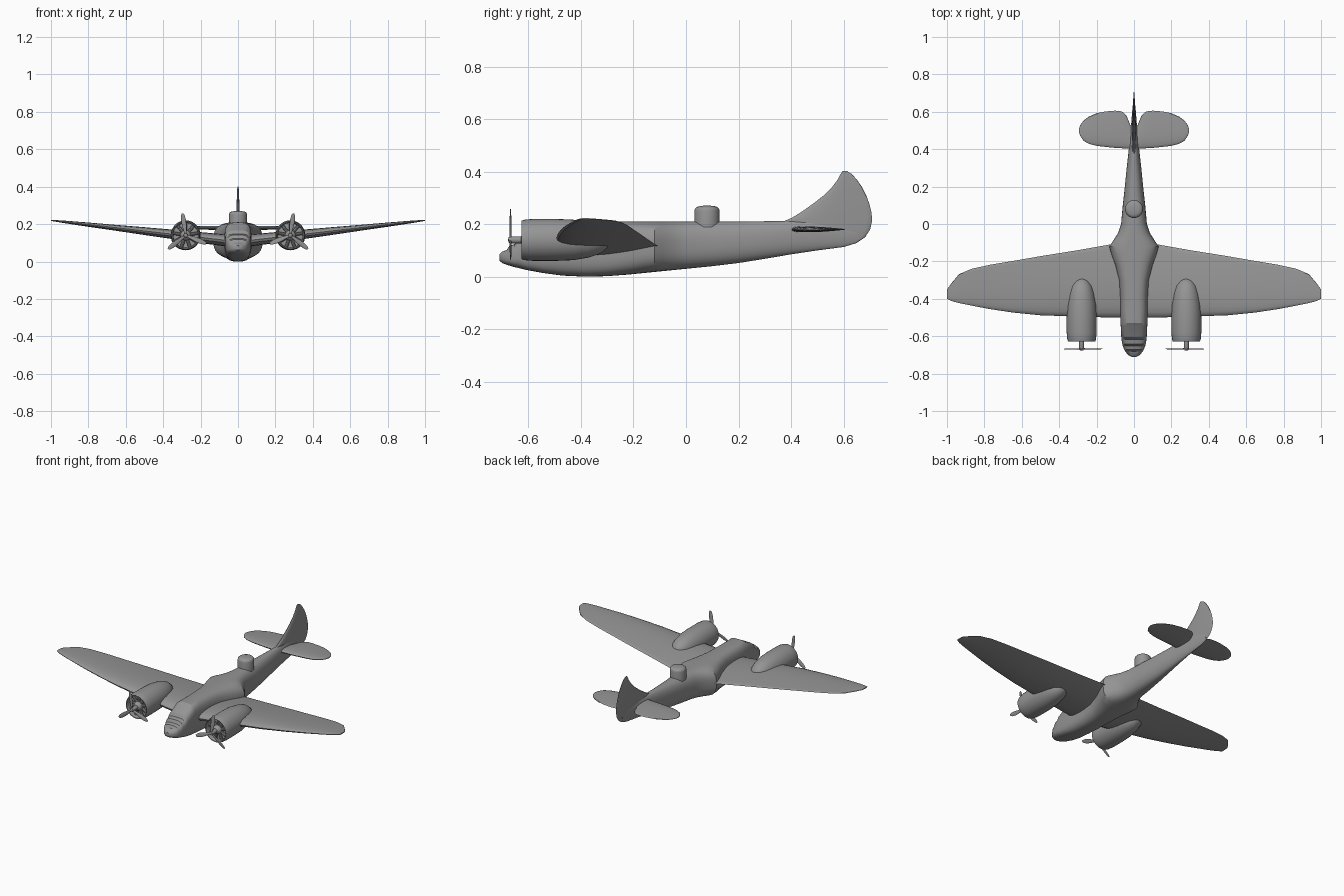
import bpy, bmesh, math
from mathutils import Matrix, Vector

PAINT = bpy.data.materials.new("dark_grey")
PAINT.diffuse_color = (.3, .3, .3, 1)


def finish(name, bm, mirror=False, angle=35):
    bmesh.ops.recalc_face_normals(bm, faces=bm.faces[:])
    me = bpy.data.meshes.new(name)
    bm.to_mesh(me)
    bm.free()
    me.materials.append(PAINT)
    ob = bpy.data.objects.new(name, me)
    bpy.context.collection.objects.link(ob)
    bpy.ops.object.select_all(action='DESELECT')
    ob.select_set(True)
    bpy.context.view_layer.objects.active = ob
    bpy.ops.object.shade_smooth_by_angle(angle=math.radians(angle))
    if mirror:
        ob.modifiers.new("mirror", 'MIRROR').use_mirror_merge = False
    return ob


def loft(bm, rings, cap=True):
    loops = [[bm.verts.new(p) for p in r] for r in rings]
    n = len(loops[0])
    for a, b in zip(loops, loops[1:]):
        for i in range(n):
            j = (i + 1) % n
            bm.faces.new((a[i], a[j], b[j], b[i]))
    if cap:
        bm.faces.new(loops[0])
        bm.faces.new(loops[-1])


def spow(v, e):
    return math.copysign(abs(v) ** e, v)


def body_ring(y, hw, bot, top, e, n=40):
    mid, hh = (bot + top) / 2, (top - bot) / 2
    return [(hw * spow(math.cos(2 * math.pi * i / n), 2 / e), y,
             mid + hh * spow(math.sin(2 * math.pi * i / n), 2 / e)) for i in range(n)]


def foil(front, back, thick, n=12):
    """Closed airfoil outline as (along, across) pairs."""
    pts = []
    for i in range(2 * n):
        a = math.pi * i / n
        u = (1 - math.cos(a)) / 2
        t = 5 * thick * (.2969 * u ** .5 - .126 * u - .3516 * u**2 + .2843 * u**3 - .1015 * u**4)
        pts.append((front + u * (back - front), t + .001 if a < math.pi else -t - .001))
    return pts


def lathe(bm, prof, cx, cz, n=32):
    loft(bm, [[(cx + r * math.cos(2 * math.pi * i / n), y, cz + r * math.sin(2 * math.pi * i / n))
               for i in range(n)] for y, r in prof])


# fuselage with stepped glazed nose and wing-root fairing: y, half width, bottom, top, squareness
bm = bmesh.new()
loft(bm, [body_ring(*s) for s in (
    (-.71, .012, .061, .085, 2.2), (-.70, .032, .052, .095, 2.4), (-.682, .046, .045, .102, 2.8),
    (-.672, .052, .042, .118, 3), (-.652, .060, .036, .124, 3), (-.642, .062, .034, .142, 3.2),
    (-.617, .067, .028, .148, 3.4), (-.605, .068, .025, .166, 3.6), (-.545, .071, .014, .198, 3.8),
    (-.53, .072, .012, .208, 3.6), (-.47, .073, .004, .210, 3.2), (-.38, .075, .000, .210, 3.2),
    (-.30, .080, .002, .210, 3.2), (-.22, .100, .008, .210, 3), (-.16, .122, .014, .210, 2.9),
    (-.12, .132, .018, .210, 2.8), (-.09, .112, .021, .210, 2.7), (-.05, .086, .025, .210, 2.6),
    (0, .069, .030, .210, 2.5), (.1, .060, .040, .210, 2.4), (.2, .049, .052, .210, 2.3),
    (.3, .039, .068, .211, 2.2), (.4, .028, .085, .213, 2.2), (.5, .018, .100, .212, 2.1),
    (.6, .010, .113, .205, 2), (.65, .005, .128, .19, 2))])
finish("fuselage", bm, angle=28)

# main wings: x, leading edge, trailing edge, thickness
bm = bmesh.new()
loft(bm, [[(x, y, .105 + .115 * x + z) for y, z in foil(f, b, t)] for x, f, b, t in (
    (0, -.50, -.09, .066), (.13, -.50, -.11, .060), (.3, -.495, -.14, .052), (.5, -.488, -.172, .040),
    (.65, -.473, -.198, .030), (.77, -.455, -.218, .023), (.87, -.436, -.24, .016),
    (.935, -.423, -.268, .011), (.975, -.412, -.315, .007), (1, -.40, -.35, .004))])
finish("wing", bm, True)

# tailplane
bm = bmesh.new()
loft(bm, [[(x, y, .18 + z) for y, z in foil(f, b, t)] for x, f, b, t in (
    (0, .40, .50, .020), (.02, .402, .53, .020), (.04, .404, .58, .020), (.065, .405, .602, .020),
    (.1, .407, .606, .020), (.15, .412, .602, .019), (.2, .418, .592, .017), (.24, .428, .575, .014),
    (.27, .445, .553, .011), (.287, .47, .53, .007), (.294, .49, .51, .003))])
finish("tailplane", bm, True)

# fin and rudder: height, front, back, thickness
bm = bmesh.new()
loft(bm, [[(x, y, z) for y, x in foil(f, b, t)] for z, f, b, t in (
    (.118, .56, .615, .008), (.13, .50, .652, .014), (.15, .46, .682, .018), (.18, .42, .701, .022),
    (.21, .37, .708, .022), (.225, .405, .708, .021), (.25, .445, .705, .019), (.28, .487, .697, .016),
    (.31, .525, .686, .013), (.34, .555, .671, .011), (.37, .578, .650, .008),
    (.39, .588, .632, .006), (.402, .596, .613, .003))])
finish("fin", bm)

# gun turret
bm = bmesh.new()
loft(bm, [[(r * math.cos(math.pi * i / 16), .08 + r * math.sin(math.pi * i / 16), z) for i in range(32)]
          for z, r in ((.19, .048), (.25, .048), (.259, .046), (.265, .040), (.268, .030), (.27, .015))])
finish("turret", bm)

# engine nacelles with open cowl mouth
CX, CZ, PY = .28, .14, -.668
bm = bmesh.new()
lathe(bm, ((-.585, .012), (-.585, .066), (-.615, .066), (-.625, .069), (-.627, .073), (-.614, .077),
           (-.58, .080), (-.50, .080), (-.43, .077), (-.37, .067), (-.33, .054), (-.305, .036),
           (-.293, .018), (-.29, .004)), CX, CZ)
finish("nacelle", bm, True, 40)

# radial engine cylinders inside the cowl
bm = bmesh.new()
for k in range(9):
    rot = Matrix.Rotation(2 * math.pi * k / 9, 4, 'Y')
    m = Matrix.Translation((CX, -.597, CZ)) @ rot @ Matrix.Translation((0, 0, .043))
    bmesh.ops.create_cone(bm, cap_ends=True, segments=10, radius1=.009, radius2=.009, depth=.045, matrix=m)
finish("engine_cylinders", bm, True)

# crankcase, shaft and propeller hub
bm = bmesh.new()
lathe(bm, ((-.58, .028), (-.61, .028), (-.622, .022), (-.628, .013), (-.668, .013),
           (-.675, .010), (-.677, .002)), CX, CZ, 20)
finish("propeller_hub", bm, True)

# three-blade propellers: radius, half width, half thickness, twist
bm = bmesh.new()
for k in range(3):
    turn = Matrix.Translation((CX, PY, CZ)) @ Matrix.Rotation(math.radians(8 + 120 * k), 4, 'Y')
    rings = []
    for r, w, t, tw in ((.005, .006, .004, 12), (.03, .008, .003, 12), (.055, .012, .0025, 12),
                        (.085, .013, .002, 11), (.107, .010, .0015, 10), (.118, .005, .001, 10)):
        tilt = Matrix.Rotation(math.radians(tw), 4, 'Z')
        rings.append([turn @ tilt @ Vector((w * math.cos(math.pi * i / 5), t * math.sin(math.pi * i / 5), r))
                      for i in range(10)])
    loft(bm, rings)
finish("propeller_blades", bm, True)
